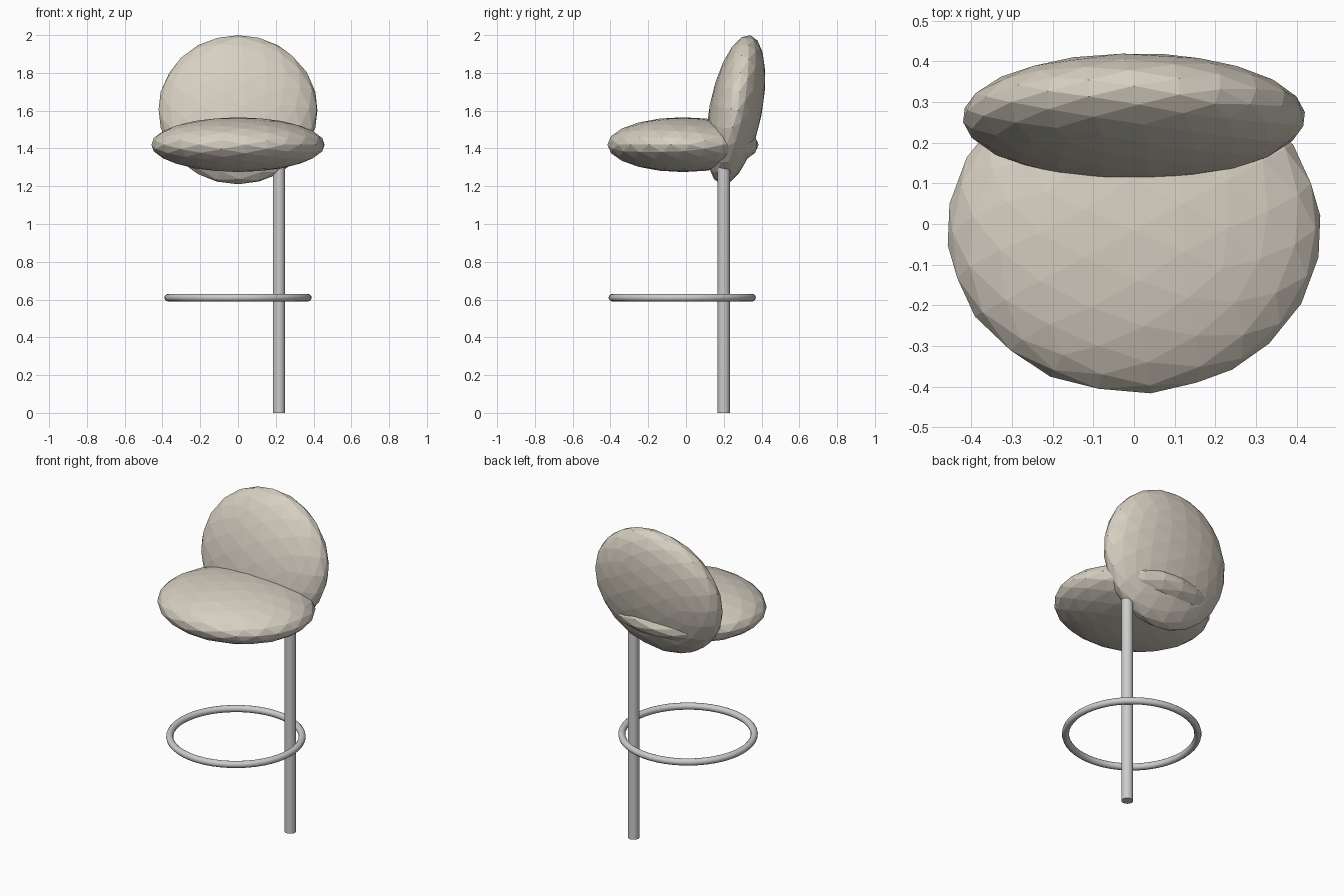
import bpy, bmesh
from math import radians
from mathutils import Matrix

if "Cube" in bpy.data.objects:
    bpy.data.objects.remove(bpy.data.objects["Cube"])

beige = bpy.data.materials.new("beige_fabric")
beige.diffuse_color = (0.68, 0.63, 0.54, 1)
beige.use_nodes = True
beige.node_tree.nodes["Principled BSDF"].inputs["Base Color"].default_value = beige.diffuse_color


def cushion(name, radii, loc, tilt):
    """Low-poly ellipsoid from an edge-aligned icosphere."""
    bm = bmesh.new()
    bmesh.ops.create_icosphere(bm, subdivisions=3, radius=1)
    align = Matrix.Rotation(radians(90), 4, 'X') @ Matrix.Rotation(radians(31.717), 4, 'Y')
    bm.transform(Matrix.Diagonal((*radii, 1)) @ align)
    me = bpy.data.meshes.new(name)
    bm.to_mesh(me)
    bm.free()
    ob = bpy.data.objects.new(name, me)
    bpy.context.collection.objects.link(ob)
    ob.location = loc
    ob.rotation_euler = (radians(tilt), 0, 0)
    me.materials.append(beige)
    return ob


# Padded seat and leaning round backrest
cushion("seat", (0.46, 0.402, 0.145), (0, -0.016, 1.42), 0)
cushion("backrest", (0.422, 0.402, 0.14)[0:1] + (0.14, 0.402), (0, 0.263, 1.605), -11)

# Off-centre post
bpy.ops.mesh.primitive_cylinder_add(vertices=16, radius=0.033, depth=1.3,
                                    location=(0.217, 0.2, 0.65))
bpy.context.object.name = "post"
bpy.ops.object.shade_smooth_by_angle(angle=radians(30))

# Foot ring
bpy.ops.mesh.primitive_torus_add(major_radius=0.37, minor_radius=0.02,
                                 major_segments=48, minor_segments=12,
                                 location=(0, -0.02, 0.61))
bpy.context.object.name = "foot_ring"
bpy.ops.object.shade_smooth_by_angle(angle=radians(40))
